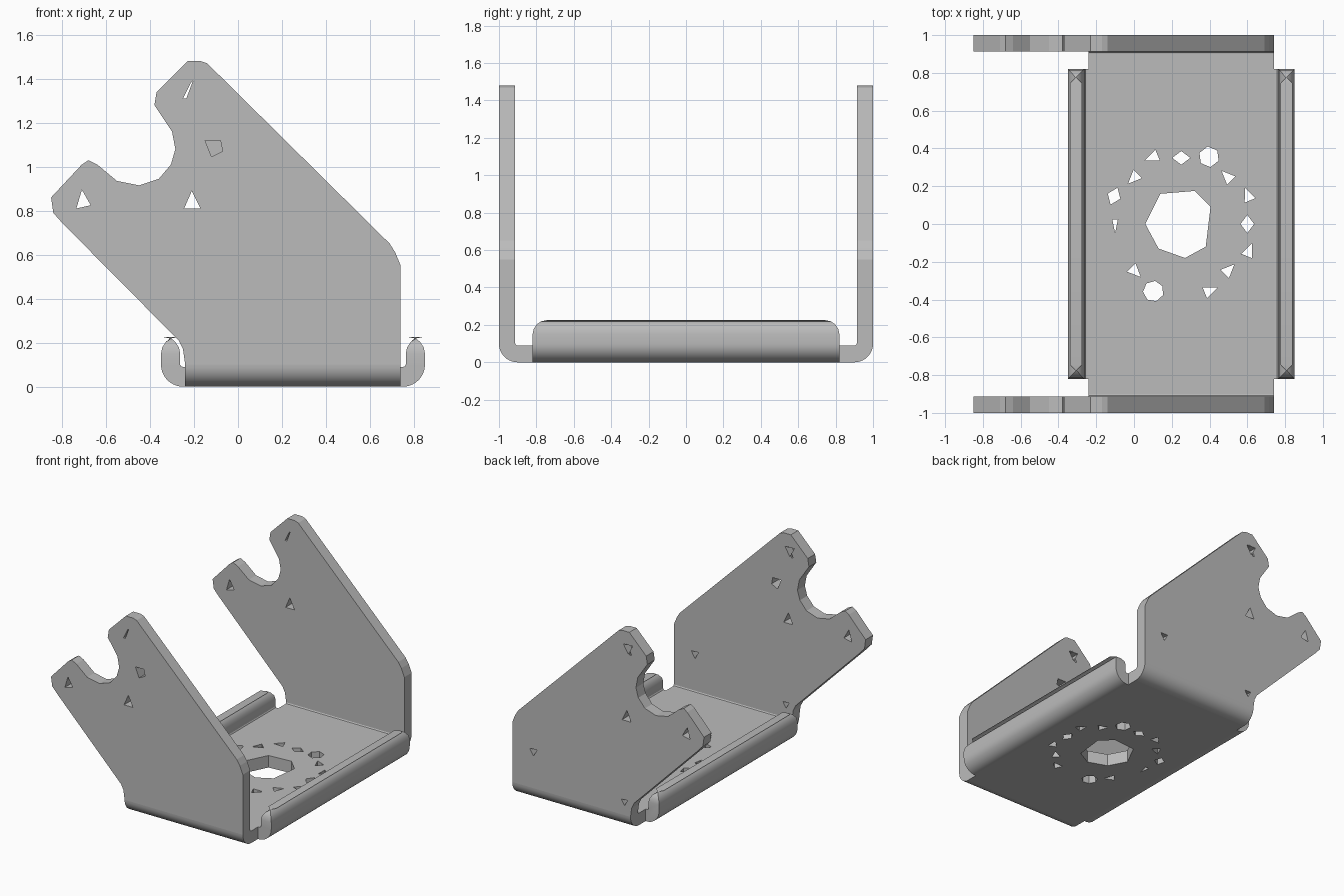
import bpy
import bmesh
from math import cos, sin, pi, radians

cube = bpy.data.objects.get("Cube")
if cube:
    bpy.data.objects.remove(cube, do_unlink=True)

metal = bpy.data.materials.new("grey metal")
GREY = (0.5, 0.5, 0.5, 1)
metal.use_nodes = True
metal.diffuse_color = GREY
metal.node_tree.nodes["Principled BSDF"].inputs["Base Color"].default_value = GREY

THICK = 0.087      # sheet thickness
CENTER = 0.25      # x middle of the floor
HALF = 0.49        # half width of the floor


def add_prism(bm, outline, place, low, high):
    """Extrude a flat outline from low to high; place maps (u, v, depth) to xyz."""
    start = [bm.verts.new(place(u, v, low)) for u, v in outline]
    end = [bm.verts.new(place(u, v, high)) for u, v in outline]
    bm.faces.new(start)
    bm.faces.new(end[::-1])
    for i in range(len(start)):
        j = (i + 1) % len(start)
        bm.faces.new((start[j], start[i], end[i], end[j]))


def make_object(name, bm):
    bmesh.ops.recalc_face_normals(bm, faces=bm.faces[:])
    mesh = bpy.data.meshes.new(name)
    bm.to_mesh(mesh)
    bm.free()
    mesh.materials.append(metal)
    obj = bpy.data.objects.new(name, mesh)
    bpy.context.collection.objects.link(obj)
    return obj


def solid(name, outline, place, low, high):
    bm = bmesh.new()
    add_prism(bm, outline, place, low, high)
    return make_object(name, bm)


def activate(obj):
    bpy.ops.object.select_all(action='DESELECT')
    obj.select_set(True)
    bpy.context.view_layer.objects.active = obj


def cut(obj, holes, place):
    """Cut every (outline, low, high) hole out of the object."""
    bm = bmesh.new()
    for outline, low, high in holes:
        add_prism(bm, outline, place, low, high)
    cutter = make_object("hole_cutter", bm)
    cutter.hide_render = True
    mod = obj.modifiers.new("holes", 'BOOLEAN')
    mod.operation = 'DIFFERENCE'
    mod.solver = 'EXACT'
    mod.use_self = True
    mod.object = cutter
    activate(obj)
    bpy.ops.object.modifier_apply(modifier=mod.name)
    bpy.data.objects.remove(cutter, do_unlink=True)


def polygon(x, y, radius, sides, turn, squash=1.0):
    """Regular polygon, flattened along its own second axis."""
    points = []
    for i in range(sides):
        a = 2 * pi * i / sides
        p, q = radius * cos(a), radius * squash * sin(a)
        points.append((x + p * cos(turn) - q * sin(turn),
                       y + p * sin(turn) + q * cos(turn)))
    return points


def fold(lead, height):
    """Cross-section of a rounded sheet bend that rises to the given height."""
    arc = [(0.1 * sin(a), 0.1 - 0.1 * cos(a))
           for a in (pi / 2 * i / 10 for i in range(11))]
    tail = [(0.1, height)] if height > 0.1 else []
    inner = 0.1 - THICK
    return ([(-lead, 0)] + arc + tail +
            [(inner, height), (inner, 0.1), (0.008, 0.092), (0, 0.09), (-lead, 0.09)])


def smooth(obj):
    activate(obj)
    bpy.ops.object.shade_smooth_by_angle(angle=radians(28))


def flat_place(u, v, d):
    return (u, v, d)


def upright_place(u, v, d):
    return (u, d, v)


# Floor with a big opening and a ring of ragged small holes
left, right = CENTER - HALF, CENTER + HALF
floor = solid("floor_plate",
              [(left, -0.9), (right, -0.9), (right, 0.9), (left, 0.9)],
              flat_place, 0, 0.09)
opening = [(0.06, 0), (0.14, 0.16), (0.32, 0.175), (0.405, 0.09),
           (0.38, -0.12), (0.27, -0.18), (0.13, -0.13)]
floor_holes = [(opening, -0.05, 0.15)]
side_counts = [4, 3, 3, 6, 4, 3, 3, 4, 3, 0, 3, 7, 0, 3, 3, 3]
for i, sides in enumerate(side_counts):
    if sides:
        a = pi / 8 * i
        ring = 0.385 if i % 2 else 0.35
        size = 0.055 if sides > 4 else 0.048
        narrow = 0.35 if i == 8 else 0.75 if sides < 5 else 1
        shape = polygon(CENTER + ring * cos(a), ring * sin(a), size, sides,
                        a + pi / 2, narrow)
        floor_holes.append((shape, -0.05, 0.15))
cut(floor, floor_holes, flat_place)

# Low lips along both long sides, top corners rounded
for side, name in ((1, "left_lip"), (-1, "right_lip")):
    lip = solid(name, fold(0.01, 0.225),
                lambda u, v, d: (CENTER + side * (0.5 + u), d, v), -0.82, 0.82)
    bm = bmesh.new()
    bm.from_mesh(lip.data)
    corners = [e for e in bm.edges
               if all(v.co.z > 0.22 and abs(v.co.y) > 0.8 for v in e.verts)]
    bmesh.ops.bevel(bm, geom=corners, offset=0.075, segments=4, profile=0.5,
                    affect='EDGES')
    bm.to_mesh(lip.data)
    bm.free()
    smooth(lip)

# Tall slanted cheeks with a notch, joined to the floor by rounded bends
cheek_outline = [
    (left, 0.1), (right, 0.1), (right, 0.55), (0.715, 0.61), (0.69, 0.65),
    (-0.14, 1.47), (-0.17, 1.48), (-0.23, 1.48), (-0.37, 1.34), (-0.38, 1.28),
    (-0.3, 1.16), (-0.285, 1.08), (-0.305, 1.01), (-0.36, 0.945),
    (-0.45, 0.915), (-0.55, 0.935), (-0.64, 1.01), (-0.68, 1.03),
    (-0.71, 1.01), (-0.85, 0.86), (-0.84, 0.79), (-0.8, 0.745),
    (-0.27, 0.21), (-0.25, 0.17)]
outer_hole = [(-0.735, 0.81), (-0.67, 0.825), (-0.71, 0.895)]
middle_hole = [(-0.245, 0.81), (-0.17, 0.81), (-0.21, 0.89)]
quad_hole = [(-0.15, 1.12), (-0.08, 1.12), (-0.07, 1.07), (-0.12, 1.045)]
slit_hole = [(-0.25, 1.31), (-0.235, 1.31), (-0.205, 1.39), (-0.215, 1.38)]

for side, name in ((-1, "front"), (1, "back")):
    bend = solid(name + "_bend", fold(0, 0.1),
                 lambda u, v, d: (d, side * (0.9 + u), v), left, right)
    smooth(bend)
    low, high = sorted((side, side * (1 - THICK)))
    cheek = solid(name + "_cheek", cheek_outline, upright_place, low, high)
    through = [outer_hole, middle_hole, slit_hole]
    if side < 0:
        through.append(quad_hole)
    holes = [(shape, low - 0.05, high + 0.05) for shape in through]
    # Shallow triangular pockets that open to the rear only
    for x, z, size in ((0.565, 0.375, 0.035), (-0.19, 0.2, 0.03),
                       (-0.22, 1.36, 0.045)):
        holes.append((polygon(x, z, size, 3, 0.5), high - 0.06, high + 0.05))
    cut(cheek, holes, upright_place)

bpy.ops.object.select_all(action='DESELECT')
